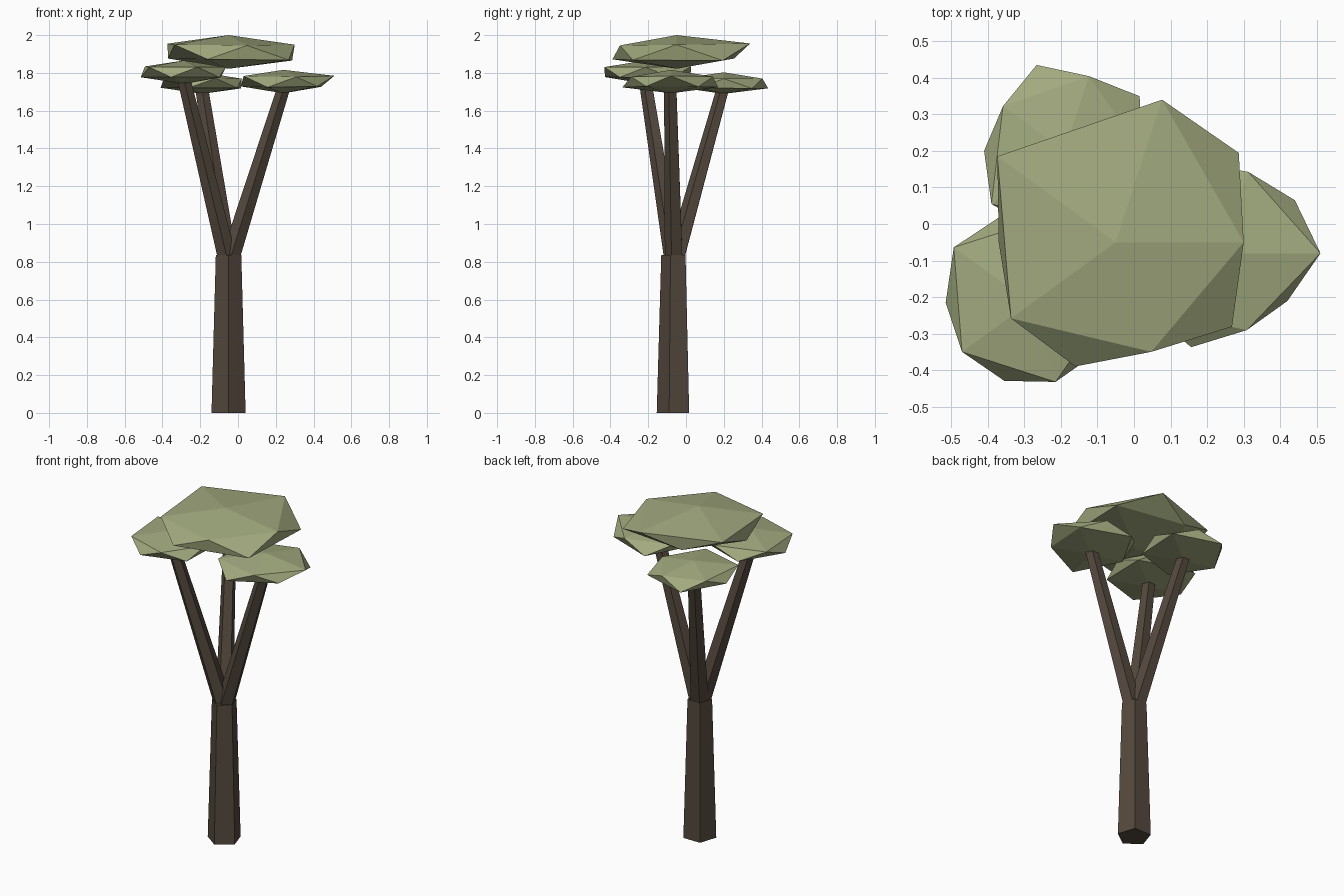
import bpy, bmesh
from math import sin, cos, radians
from mathutils import Vector

if "Cube" in bpy.data.objects:
    bpy.data.objects.remove(bpy.data.objects["Cube"])


def material(name, rgb):
    m = bpy.data.materials.new(name)
    m.diffuse_color = (*rgb, 1)
    m.use_nodes = True
    m.node_tree.nodes["Principled BSDF"].inputs["Base Color"].default_value = m.diffuse_color
    return m


bark = material("dark brown bark", (0.088, 0.066, 0.047))
leaf = material("sage green leaves", (0.36, 0.40, 0.21))


def finish(name, bm, mat):
    bmesh.ops.recalc_face_normals(bm, faces=bm.faces)
    me = bpy.data.meshes.new(name)
    bm.to_mesh(me)
    bm.free()
    me.materials.append(mat)
    ob = bpy.data.objects.new(name, me)
    bpy.context.collection.objects.link(ob)


def taper(name, start, end, r0, r1, sides=5):
    """Tapered pole between two points, one corner facing the front."""
    start, end = Vector(start), Vector(end)
    turn = Vector((0, 0, 1)).rotation_difference(end - start)
    bm = bmesh.new()
    rings = []
    for p, r in ((start, r0), (end, r1)):
        angles = [radians(-90 + 360 * i / sides) for i in range(sides)]
        rings.append([bm.verts.new(p + turn @ Vector((r * cos(a), r * sin(a), 0)))
                      for a in angles])
    lo, hi = rings
    for i in range(sides):
        j = (i + 1) % sides
        bm.faces.new((lo[i], lo[j], hi[j], hi[i]))
    bm.faces.new(lo[::-1])
    bm.faces.new(hi)
    finish(name, bm, bark)


def leaf_clump(name, centre, half_height, upper, lower):
    """Flattened 20-sided ball with uneven ring radii."""
    c = Vector(centre)
    mean = (sum(upper) + sum(lower)) / 10
    bm = bmesh.new()

    def ring(radii, offset, sign):
        out = []
        for i, r in enumerate(radii):
            a = radians(72 * i + offset)
            z = sign * 0.447 * half_height * r / mean
            out.append(bm.verts.new(c + Vector((r * cos(a), r * sin(a), z))))
        return out

    up, low = ring(upper, 0, 1), ring(lower, 36, -1)
    top = bm.verts.new(c + Vector((0, 0, half_height)))
    bottom = bm.verts.new(c - Vector((0, 0, half_height)))
    for i in range(5):
        j = (i + 1) % 5
        bm.faces.new((top, up[i], up[j]))
        bm.faces.new((up[i], low[i], up[j]))
        bm.faces.new((low[i], low[j], up[j]))
        bm.faces.new((bottom, low[j], low[i]))
    finish(name, bm, leaf)


# Trunk
taper("trunk", (-0.05, -0.06, 0), (-0.05, -0.06, 0.835), 0.095, 0.071)

# Three branches fanning out from the trunk top
fork = (-0.05, -0.06, 0.79)
for name, tip in (("branch_left", (-0.287, -0.215, 1.77)),
                  ("branch_back", (-0.19, 0.195, 1.705)),
                  ("branch_right", (0.24, -0.08, 1.715))):
    taper(name, fork, tip, 0.052, 0.036)

# Leaf clumps: a large crown and one on each branch
leaf_clump("crown_leaves", (-0.05, -0.05, 1.911), 0.089,
           (0.35, 0.41, 0.40, 0.354, 0.315), (0.416, 0.32, 0.32, 0.357, 0.393))
leaf_clump("left_leaves", (-0.285, -0.215, 1.804), 0.062,
           (0.22, 0.255, 0.257, 0.229, 0.228), (0.24, 0.25, 0.23, 0.225, 0.23))
leaf_clump("back_leaves", (-0.19, 0.2, 1.746), 0.057,
           (0.21, 0.215, 0.208, 0.247, 0.23), (0.254, 0.247, 0.22, 0.23, 0.23))
leaf_clump("right_leaves", (0.24, -0.08, 1.754), 0.062,
           (0.27, 0.234, 0.24, 0.26, 0.221), (0.247, 0.263, 0.225, 0.27, 0.222))
